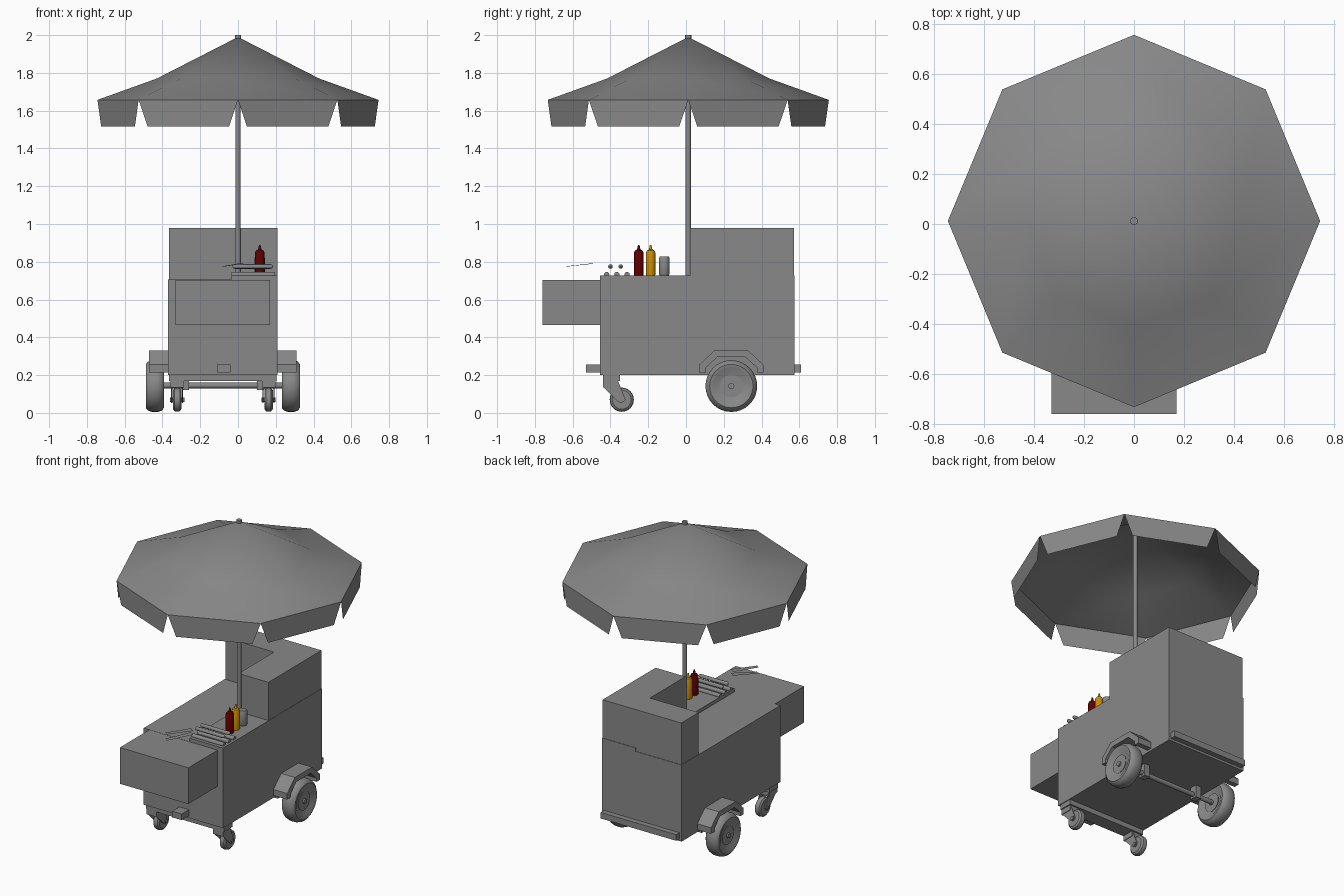
import bpy, bmesh, math
from mathutils import Vector, Matrix

cube = bpy.data.objects.get("Cube")
if cube:
    bpy.data.objects.remove(cube, do_unlink=True)


def material(name, rgb):
    m = bpy.data.materials.new(name)
    m.use_nodes = True
    m.diffuse_color = (*rgb, 1)
    m.node_tree.nodes["Principled BSDF"].inputs["Base Color"].default_value = (*rgb, 1)
    return m


GREY = material("plain grey", (0.25, 0.25, 0.25))
RED = material("dark red", (0.12, 0.0, 0.0))
YELLOW = material("mustard yellow", (0.6, 0.27, 0.0))
MID = -0.08   # centre line of the cart body


def finish(name, bm, mat, smooth=False, normals=True):
    if normals:
        bmesh.ops.recalc_face_normals(bm, faces=bm.faces)
    me = bpy.data.meshes.new(name)
    bm.to_mesh(me)
    bm.free()
    me.materials.append(mat)
    ob = bpy.data.objects.new(name, me)
    bpy.context.collection.objects.link(ob)
    if smooth:
        bpy.ops.object.select_all(action="DESELECT")
        ob.select_set(True)
        bpy.context.view_layer.objects.active = ob
        bpy.ops.object.shade_smooth_by_angle(angle=math.radians(35))
    return ob


def box(name, x, y, z, mat=GREY):
    bm = bmesh.new()
    bmesh.ops.create_cube(bm, size=1)
    for v in bm.verts:
        v.co = [(a + b) / 2 + c * (b - a) for c, (a, b) in zip(v.co, (x, y, z))]
    return finish(name, bm, mat)


def prism(name, points, axis, lo, hi):
    """Extrude a flat outline along x (outline in y, z) or z (outline in x, y)."""
    bm = bmesh.new()
    place = (lambda p: (lo, *p)) if axis == "x" else (lambda p: (*p, lo))
    face = bm.faces.new([bm.verts.new(place(p)) for p in points])
    new = bmesh.ops.extrude_face_region(bm, geom=[face])["geom"]
    step = Vector((hi - lo, 0, 0) if axis == "x" else (0, 0, hi - lo))
    bmesh.ops.translate(bm, verts=[g for g in new if isinstance(g, bmesh.types.BMVert)], vec=step)
    return finish(name, bm, GREY)


def lathe(name, profile, loc, axis="z", mat=GREY, n=24):
    """Spin (radius, height) pairs about an axis through loc."""
    bm = bmesh.new()
    rings = []
    for r, h in profile:
        rings.append([bm.verts.new((r * math.cos(math.tau * i / n), r * math.sin(math.tau * i / n), h))
                      for i in range(n)])
    for a, b in zip(rings, rings[1:]):
        for i in range(n):
            j = (i + 1) % n
            bm.faces.new((a[i], a[j], b[j], b[i]))
    bm.faces.new(rings[0])
    bm.faces.new(rings[-1])
    turn = Matrix.Rotation(math.pi / 2, 4, "Y") if axis == "x" else Matrix()
    bmesh.ops.transform(bm, matrix=Matrix.Translation(loc) @ turn, verts=bm.verts)
    return finish(name, bm, mat, smooth=True)


def rod(name, r, length, loc, axis="x", mat=GREY):
    return lathe(name, [(r, -length / 2), (r, length / 2)], loc, axis, mat, 16)


# Cart body, raised counter, front locker and L-shaped rear cabinet
box("cart_body", (-0.37, 0.21), (-0.455, 0.575), (0.2, 0.705))
box("counter_slab", (-0.035, 0.21), (-0.455, 0.575), (0.705, 0.728))
box("front_locker", (-0.33, 0.17), (-0.76, -0.455), (0.465, 0.704))
prism("rear_cabinet", [(-0.01, 0.02), (0.208, 0.02), (0.208, 0.572), (-0.366, 0.572),
                       (-0.366, 0.39), (-0.01, 0.39)], "z", 0.705, 0.98)

# Bumpers and undercarriage
box("tow_block", (-0.11, -0.04), (-0.53, -0.455), (0.215, 0.255))
box("rear_bumper", (-0.355, 0.195), (0.575, 0.61), (0.215, 0.255))
box("caster_crossbar", (-0.365, 0.205), (-0.44, -0.35), (0.168, 0.2))
rod("rear_axle", 0.015, 0.64, (MID, 0.24, 0.145))

# Wheels, fenders, casters, repeated on both sides
TYRE = [(0.07, -0.03), (0.095, -0.045), (0.115, -0.048), (0.13, -0.036), (0.137, -0.015),
        (0.137, 0.015), (0.13, 0.036), (0.115, 0.048), (0.095, 0.045), (0.07, 0.03)]
CASTER = [(0.025, -0.022), (0.05, -0.022), (0.061, -0.014), (0.064, 0),
          (0.061, 0.014), (0.05, 0.022), (0.025, 0.022)]
FENDER = [(0.07, 0.215), (0.07, 0.255), (0.15, 0.33), (0.33, 0.33), (0.41, 0.255), (0.41, 0.215),
          (0.375, 0.215), (0.375, 0.24), (0.315, 0.295), (0.165, 0.295), (0.105, 0.24), (0.105, 0.215)]
for side, s in (("left", 1), ("right", -1)):
    x = MID + s * 0.36
    lathe(side + "_tyre", TYRE, (x, 0.24, 0.142), "x", n=32)
    lathe(side + "_wheel_rim", [(0.06, -0.035), (0.055, -0.025), (0.055, 0.025), (0.06, 0.035)],
          (x, 0.24, 0.142), "x")
    rod(side + "_hub_cap", 0.016, 0.09, (x, 0.24, 0.142))
    a, b = sorted((MID + s * 0.29, MID + s * 0.39))
    prism(side + "_fender", FENDER, "x", a, b)
    h = MID + s * 0.2
    box(side + "_axle_hanger", (h - 0.02, h + 0.02), (0.215, 0.265), (0.12, 0.2))

    c = MID + s * 0.242
    lathe(side + "_caster_wheel", CASTER, (c, -0.34, 0.07), "x")
    rod(side + "_caster_bolt", 0.012, 0.075, (c, -0.34, 0.07))
    box(side + "_caster_plate", (c - 0.036, c + 0.036), (-0.44, -0.36), (0.135, 0.17))
    for k in (-0.032, 0.026):
        prism(side + "_caster_fork", [(-0.44, 0.17), (-0.36, 0.17), (-0.32, 0.07),
                                      (-0.34, 0.052), (-0.36, 0.06), (-0.435, 0.135)],
              "x", c + k, c + k + 0.006)

# Sauce bottles and cup in a row on the counter
BOTTLE = [(0.024, 0), (0.025, 0.01), (0.025, 0.12), (0.02, 0.132), (0.009, 0.137), (0.004, 0.162)]
lathe("red_sauce_bottle", BOTTLE, (0.115, -0.25, 0.728), mat=RED)
lathe("yellow_sauce_bottle", BOTTLE, (0.115, -0.187, 0.728), mat=YELLOW)
lathe("metal_cup", [(0.024, 0), (0.028, 0.008), (0.028, 0.09), (0.024, 0.099)], (0.115, -0.115, 0.728))

# Grill rollers and the sausages resting above them
for i in range(3):
    rod("grill_roller", 0.014, 0.23, (0.08, -0.42 + i * 0.054, 0.732))
for y in (-0.4, -0.346):
    lathe("sausage", [(0.004, -0.107), (0.01, -0.102), (0.012, -0.095), (0.012, 0.095),
                      (0.01, 0.102), (0.004, 0.107)], (0.078, y, 0.775), "x", n=12)

# Thin serving tongs
bm = bmesh.new()
for z0, z1 in ((0.815, 0.815), (0.775, 0.79)):
    tip, end = Vector((-0.08, -0.635, z0)), Vector((0.015, -0.5, z1))
    w = Vector((0.011, -0.008, 0))
    bm.faces.new([bm.verts.new(p) for p in (tip - w, tip + w, end + w * 1.5, end - w * 1.5)])
finish("tongs", bm, GREY)

# Umbrella pole, canopy and hanging flaps
AXIS = Vector((0, 0.012, 0))
rod("umbrella_pole", 0.014, 1.27, AXIS + Vector((0, 0, 1.363)), "z")
rod("pole_finial", 0.016, 0.025, AXIS + Vector((0, 0, 1.9875)), "z")


def corner(i, r, z):
    a = math.tau * i / 8
    return AXIS + Vector((r * math.cos(a), r * math.sin(a), z))


bm = bmesh.new()
apex = bm.verts.new(AXIS + Vector((0, 0, 1.99)))
mid_ring = [bm.verts.new(corner(i, 0.43, 1.77)) for i in range(8)]
rim = [bm.verts.new(corner(i, 0.744, 1.657)) for i in range(8)]
for i in range(8):
    j = (i + 1) % 8
    bm.faces.new((apex, mid_ring[i], mid_ring[j]))
    bm.faces.new((mid_ring[i], rim[i], rim[j], mid_ring[j]))
finish("umbrella_canopy", bm, GREY, smooth=True, normals=False)

bm = bmesh.new()
for i in range(8):
    a, b = corner(i, 0.744, 1.657), corner(i + 1, 0.744, 1.657)
    drop = Vector((0, 0, -0.14))
    bm.faces.new([bm.verts.new(p) for p in (a, a.lerp(b, 0.09) + drop, b.lerp(a, 0.09) + drop, b)])
finish("umbrella_flaps", bm, GREY, normals=False)
